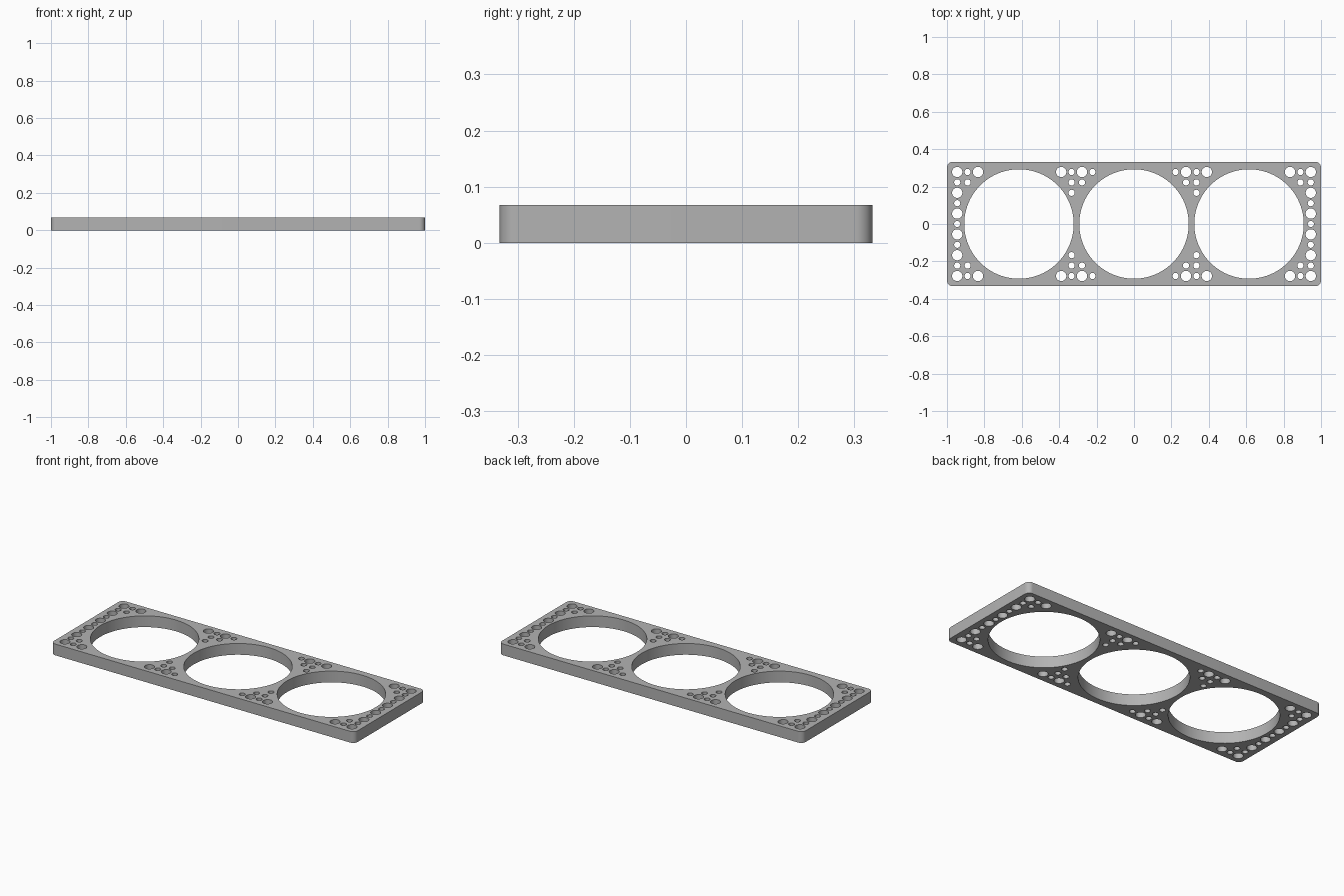
import bpy
from math import cos, sin, pi, radians

cube = bpy.data.objects.get("Cube")
if cube:
    bpy.data.objects.remove(cube, do_unlink=True)

PITCH = 0.0556            # spacing of the small hole grid
HALF_X, HALF_Y, HEIGHT = 1.0, 0.332, 0.067
CORNER = 0.03
LARGE, SMALL = 0.0275, 0.0165

grey = bpy.data.materials.new("plain grey")
grey.use_nodes = True
colour = (0.45, 0.45, 0.45, 1)
grey.diffuse_color = colour
grey.node_tree.nodes["Principled BSDF"].inputs["Base Color"].default_value = colour


def arc(cx, cy, r, start, sweep, steps):
    return [(cx + r * cos(start + sweep * i / steps),
             cy + r * sin(start + sweep * i / steps)) for i in range(steps)]


def add_loop(curve, points):
    spline = curve.splines.new("POLY")
    spline.points.add(len(points) - 1)
    for p, (x, y) in zip(spline.points, points):
        p.co = (x, y, 0, 1)
    spline.use_cyclic_u = True


def add_hole(curve, x, y, r, steps):
    add_loop(curve, arc(x, y, r, 0, 2 * pi, steps))


curve = bpy.data.curves.new("plate_profile", "CURVE")
curve.dimensions = "2D"
curve.fill_mode = "BOTH"
curve.extrude = HEIGHT / 2

# Rounded outline
outline = []
for i, (sx, sy) in enumerate([(1, 1), (-1, 1), (-1, -1), (1, -1)]):
    cx, cy = sx * (HALF_X - CORNER), sy * (HALF_Y - CORNER)
    outline += arc(cx, cy, CORNER, i * pi / 2, pi / 2, 10)
    outline.append((cx + CORNER * cos((i + 1) * pi / 2),
                    cy + CORNER * sin((i + 1) * pi / 2)))
add_loop(curve, outline)

# Three main openings
for x in (-0.615, 0, 0.615):
    add_hole(curve, x, 0, 0.2925, 96)

# Small holes: one quadrant on the grid, mirrored to the other three
large_cells = [(17, 5), (17, 3), (17, 1), (15, 5), (7, 5), (5, 5)]
small_cells = [(17, 4), (17, 2), (16, 5), (16, 4),
               (6, 5), (4, 5), (6, 4), (5, 4), (6, 3)]
for cells, r in ((large_cells, LARGE), (small_cells, SMALL)):
    for i, j in cells:
        for sx in (-1, 1):
            for sy in (-1, 1):
                add_hole(curve, sx * i * PITCH, sy * j * PITCH, r, 28)
for sx in (-1, 1):
    add_hole(curve, sx * 17 * PITCH, 0, SMALL, 28)

# Turn the profile into a solid plate
plate = bpy.data.objects.new("mounting_plate", curve)
plate.location.z = HEIGHT / 2
bpy.context.collection.objects.link(plate)
bpy.ops.object.select_all(action="DESELECT")
plate.select_set(True)
bpy.context.view_layer.objects.active = plate
bpy.ops.object.convert(target="MESH")
plate = bpy.context.view_layer.objects.active
bpy.ops.object.mode_set(mode="EDIT")
bpy.ops.mesh.select_all(action="SELECT")
bpy.ops.mesh.remove_doubles(threshold=0.0001)
bpy.ops.mesh.normals_make_consistent(inside=False)
bpy.ops.object.mode_set(mode="OBJECT")
plate.data.materials.clear()
plate.data.materials.append(grey)
bpy.ops.object.shade_smooth_by_angle(angle=radians(30))
